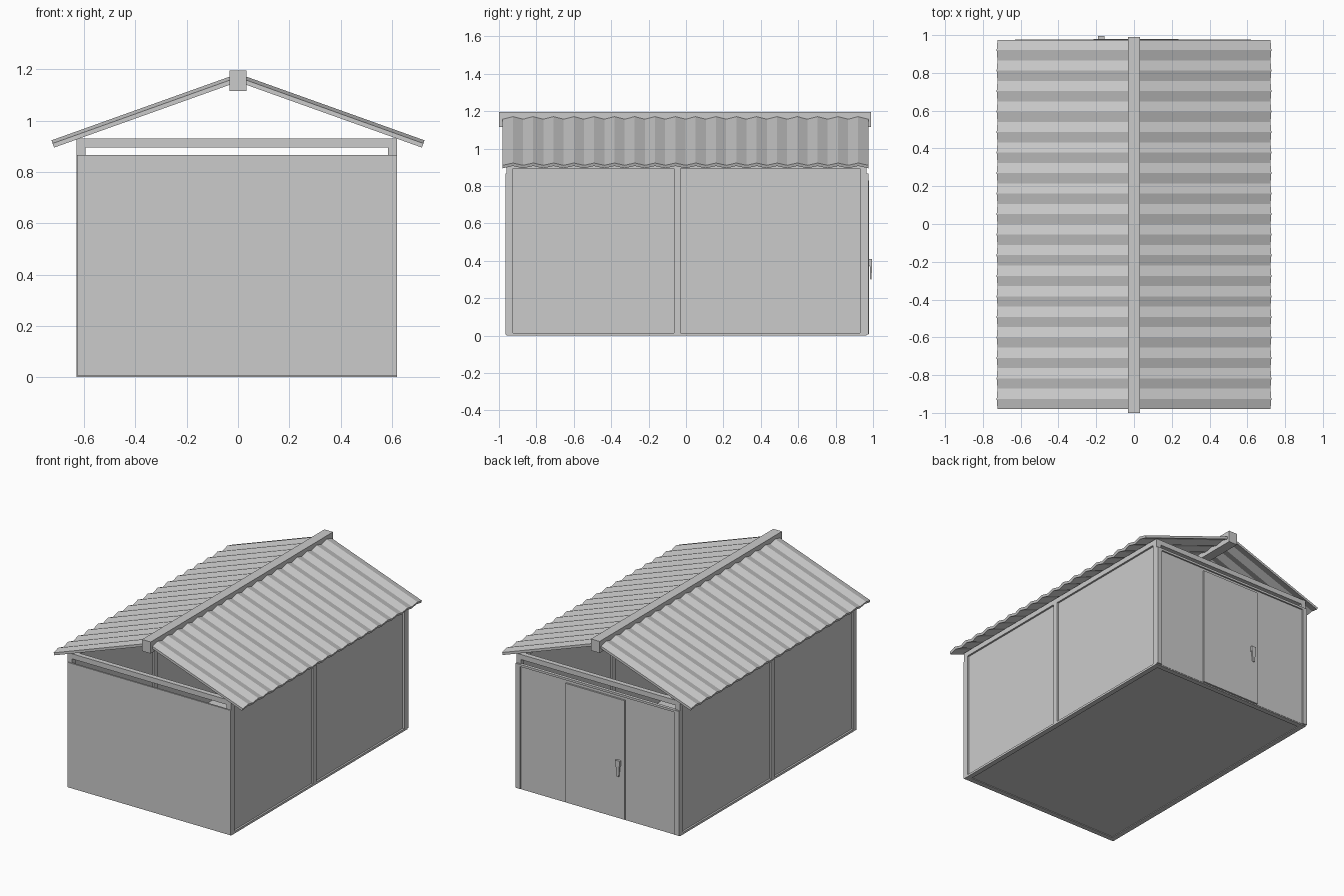
import bpy
import bmesh
from mathutils import Vector

if "Cube" in bpy.data.objects:
    bpy.data.objects.remove(bpy.data.objects["Cube"], do_unlink=True)


def make_material(name, value):
    mat = bpy.data.materials.new(name)
    mat.use_nodes = True
    color = (value, value, value, 1)
    mat.diffuse_color = color
    mat.node_tree.nodes["Principled BSDF"].inputs["Base Color"].default_value = color
    return mat


grey = make_material("light_grey", 0.6)


def finish(name, bm):
    bmesh.ops.recalc_face_normals(bm, faces=bm.faces)
    mesh = bpy.data.meshes.new(name)
    bm.to_mesh(mesh)
    bm.free()
    mesh.materials.append(grey)
    obj = bpy.data.objects.new(name, mesh)
    bpy.context.collection.objects.link(obj)
    return obj


def box(name, x, y, z, taper=1.0):
    """Box between (min, max) pairs; taper scales its underside."""
    bm = bmesh.new()
    bmesh.ops.create_cube(bm, size=1)
    for v in bm.verts:
        k = taper if v.co.z < 0 else 1
        v.co = Vector([(a + b) / 2 + c * (b - a) * s
                       for (a, b), c, s in zip((x, y, z), v.co, (k, k, 1))])
    return finish(name, bm)


LEFT, RIGHT = 0.62, -0.63
FRONT, BACK = -0.96, 0.965
POST = 0.035
EAVE = 0.93
PANEL_TOP = 0.866

# Floor and sills
box("floor", (RIGHT + 0.01, LEFT - 0.01), (FRONT + 0.01, BACK - 0.01), (0.005, 0.015))
for name, edge in (("left", LEFT - POST), ("right", RIGHT)):
    box(name + "_sill", (edge, edge + POST), (FRONT, BACK), (0, 0.015))
    box(name + "_top_beam", (edge, edge + POST), (FRONT, BACK), (0.895, EAVE))
    # Posts at the corners and near the middle
    for part, y in (("front", FRONT), ("middle", -0.065), ("back", BACK - POST)):
        box(f"{name}_{part}_post", (edge, edge + POST), (y, y + POST), (0, EAVE))
    # Recessed side panels
    middle = edge + POST / 2
    box(name + "_wall_panel", (middle - 0.005, middle + 0.005), (FRONT, BACK), (0.01, 0.9))

for name, edge in (("front", FRONT), ("back", BACK - POST)):
    box(name + "_sill", (RIGHT, LEFT), (edge, edge + POST), (0, 0.015))
    box(name + "_top_beam", (RIGHT, LEFT), (edge, edge + POST), (0.895, EAVE))

# Front wall sheet, with an open vent above it
box("front_wall_panel", (RIGHT + 0.003, LEFT), (FRONT - 0.006, FRONT + 0.006), (0.006, PANEL_TOP))

# Back wall, its border strips and the door
box("back_wall_panel", (RIGHT, LEFT), (BACK - 0.01, BACK + 0.002), (0.006, PANEL_TOP))
for name, edge in (("left", LEFT - POST), ("right", RIGHT)):
    box(name + "_back_trim", (edge, edge + POST), (BACK, BACK + 0.012), (0.006, PANEL_TOP))
box("back_top_trim", (RIGHT, LEFT), (BACK, BACK + 0.012), (PANEL_TOP - 0.015, PANEL_TOP))
box("door", (-0.215, 0.235), (BACK, BACK + 0.014), (0.008, 0.83))
box("door_handle_head", (-0.19, -0.155), (BACK + 0.01, 0.995), (0.375, 0.41))
box("door_handle_grip", (-0.187, -0.158), (0.982, 0.995), (0.3, 0.38), taper=0.5)

# Ridge beam
box("ridge_beam", (-0.033, 0.033), (-1, 0.99), (1.115, 1.195))

# Corrugated roof sheets
WAVES = 18
THICK, RISE = 0.017, 0.0065
for name, side in (("left", 1), ("right", -1)):
    ridge, eave = Vector((0, 0, 1.167)), Vector((0.722 * side, 0, 0.909))
    run = (eave - ridge).normalized()
    up = Vector((-run.z * side, 0, run.x * side))
    bm = bmesh.new()
    rows = []
    for i in range(2 * WAVES + 1):
        wave = RISE if i % 2 else -RISE
        along = Vector((0, -0.98 + 1.955 * i / (2 * WAVES), 0))
        rows.append([bm.verts.new(end + along + up * (wave + half))
                     for end, half in ((ridge, THICK / 2), (eave, THICK / 2),
                                       (eave, -THICK / 2), (ridge, -THICK / 2))])
    for a, b in zip(rows, rows[1:]):
        for k in range(4):
            n = (k + 1) % 4
            bm.faces.new((a[k], a[n], b[n], b[k]))
    bm.faces.new(rows[0])
    bm.faces.new(rows[-1])
    finish(name + "_roof_sheet", bm)
